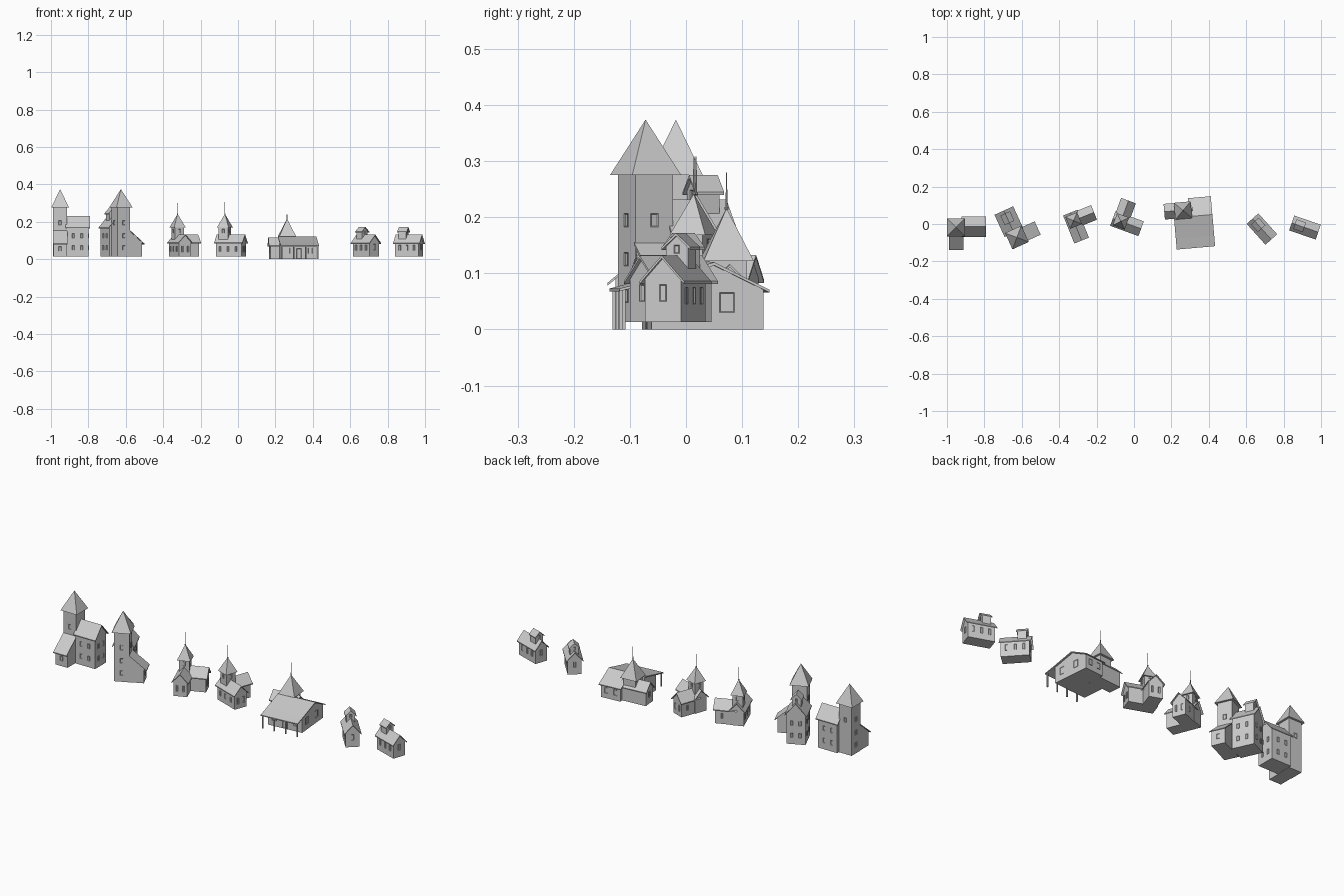
import bpy, bmesh, math
from mathutils import Matrix, Vector

if "Cube" in bpy.data.objects:
    bpy.data.objects.remove(bpy.data.objects["Cube"])

BASE = 0.013


def frame(x, y, deg):
    return Matrix.Translation((x, y, 0)) @ Matrix.Rotation(math.radians(deg), 4, 'Z')


def emit(name, bm, M):
    bmesh.ops.recalc_face_normals(bm, faces=bm.faces)
    me = bpy.data.meshes.new(name)
    bm.to_mesh(me)
    bm.free()
    ob = bpy.data.objects.new(name, me)
    ob.matrix_world = M
    bpy.context.collection.objects.link(ob)
    return ob


def prism(name, M, profile, x0, x1):
    """Extrude a closed (y, z) profile along local x."""
    bm = bmesh.new()
    f = bm.faces.new([bm.verts.new((x0, y, z)) for y, z in profile])
    ext = bmesh.ops.extrude_face_region(bm, geom=[f])['geom']
    bmesh.ops.translate(bm, vec=(x1 - x0, 0, 0),
                        verts=[v for v in ext if isinstance(v, bmesh.types.BMVert)])
    return emit(name, bm, M)


def box(name, M, x0, x1, y0, y1, z0, z1):
    return prism(name, M, [(y0, z0), (y1, z0), (y1, z1), (y0, z1)], x0, x1)


def gabled(name, M, x0, x1, half, z0, eave, ridge, over=0.008, yc=0.0):
    """Gabled block: half and x range are those of the roof, walls sit inside it."""
    t, h = 0.005, half - over
    e = eave + (ridge - eave) * over / half - t
    prism(name + "_walls", M, [(yc - h, z0), (yc + h, z0), (yc + h, e),
                               (yc, ridge - t), (yc - h, e)], x0 + over, x1 - over)
    prism(name + "_roof", M, [(yc + half, eave), (yc, ridge), (yc - half, eave),
                              (yc - half, eave - t), (yc, ridge - t), (yc + half, eave - t)], x0, x1)


def tower(name, M, half, roof_half, z0, eave, peak, tip=None):
    box(name + "_walls", M, -half, half, -half, half, z0, eave + 0.002)
    bm = bmesh.new()
    r = roof_half
    base = [bm.verts.new((sx * r, sy * r, eave)) for sx, sy in ((-1, -1), (1, -1), (1, 1), (-1, 1))]
    apex = bm.verts.new((0, 0, peak))
    bm.faces.new(base)
    for i in range(4):
        bm.faces.new((base[i], base[(i + 1) % 4], apex))
    emit(name + "_roof", bm, M)
    if tip:
        bm = bmesh.new()
        n = tip - peak + 0.01
        bmesh.ops.create_cone(bm, cap_ends=True, segments=6, radius1=0.002, radius2=0.0008, depth=n,
                              matrix=Matrix.Translation((0, 0, tip - n / 2)))
        bmesh.ops.create_icosphere(bm, subdivisions=1, radius=0.004,
                                   matrix=Matrix.Translation((0, 0, peak)))
        emit(name + "_spire", bm, M)


def window(name, M, x, y, z, deg, w=0.015, h=0.024):
    """Framed opening on a wall; deg is the outward direction in the local frame."""
    bm = bmesh.new()
    bmesh.ops.create_cube(bm, size=1, matrix=Matrix.Diagonal((0.004, w, h, 1)))
    bm.normal_update()
    f = max(bm.faces, key=lambda q: q.normal.x)
    bmesh.ops.inset_individual(bm, faces=[f], thickness=0.0025, depth=-0.0018)
    emit(name, bm, M @ frame(x, y, deg) @ Matrix.Translation((0, 0, z)))


def cupola(name, M, x, half, z0, eave, ridge):
    gabled(name, M, x - half, x + half, half, z0, eave, ridge, 0.006)
    for d in (0, 180):
        window(name + "_window", M, x + (half - 0.006) * (1 if d == 0 else -1), 0,
               eave - 0.004, d, 0.01, 0.016)


def big_church(name, M, with_cupola):
    tower(name + "_tower", M, 0.037, 0.048, BASE, 0.275, 0.374)
    H = M @ frame(0, 0.004, 0)
    gabled(name + "_hall", H, 0.03, 0.16, 0.055, BASE, 0.168, 0.232)
    # lean-to on the -y side
    L = M @ frame(0, 0, -90)
    prism(name + "_lean_to_walls", L, [(-0.035, BASE), (0.035, BASE), (0.035, 0.094), (-0.035, 0.094)], 0.03, 0.108)
    for s in (-1, 1):
        y = s * 0.033
        prism(name + "_lean_to_cheek", M @ frame(y, 0, 0),
              [(-0.037, 0.09), (-0.108, 0.09), (-0.037, 0.149)], -0.002, 0.002)
    prism(name + "_lean_to_roof", M, [(-0.036, 0.155), (-0.122, 0.083), (-0.122, 0.078), (-0.036, 0.150)],
          -0.039, 0.039)
    # windows
    for d, x, y in ((-90, 0, -0.037), (180, -0.037, 0), (90, 0, 0.037)):
        window(name + "_tower_window", M, x, y, 0.195, d)
    for z in (0.06, 0.125):
        window(name + "_tower_window", M, -0.037, 0, z, 180)
        for y in (-0.02, 0.02):
            window(name + "_gable_window", H, 0.152, y, z, 0, 0.012)
        for x in (0.07, 0.115):
            window(name + "_side_window", H, x, -0.047, z, -90, 0.012)
            window(name + "_side_window", H, x, 0.047, z, 90, 0.012)
    window(name + "_lean_to_window", M, 0, -0.108, 0.055, -90)
    if with_cupola:
        cupola(name + "_cupola", H, 0.115, 0.028, 0.18, 0.245, 0.275)


def chapel(name, M):
    gabled(name + "_nave", M, -0.046, 0.115, 0.042, BASE, 0.088, 0.133)
    gabled(name + "_wing", M @ frame(0, 0, 90), 0, 0.118, 0.042, BASE, 0.088, 0.133)
    tower(name + "_tower", M, 0.026, 0.034, 0.05, 0.168, 0.242, 0.308)
    for y in (-0.016, 0.016):
        window(name + "_gable_window", M, 0.107, y, 0.055, 0, 0.01, 0.032)
        window(name + "_wing_gable_window", M, y, 0.11, 0.055, 90, 0.01, 0.032)
    for x in (-0.015, 0.03, 0.075):
        window(name + "_side_window", M, x, -0.034, 0.055, -90, 0.01, 0.026)
    window(name + "_wing_window", M, -0.034, 0.075, 0.055, 180, 0.01, 0.026)
    for d, x, y in ((0, 1, 0), (90, 0, 1), (180, -1, 0), (-90, 0, -1)):
        window(name + "_belfry_window", M, x * 0.026, y * 0.026, 0.15, d, 0.012, 0.022)


def cottage(name, M):
    gabled(name, M, -0.075, 0.075, 0.042, BASE, 0.086, 0.132)
    cupola(name + "_cupola", M, -0.03, 0.027, 0.09, 0.147, 0.172)
    for s in (-1, 1):
        for x in (-0.04, 0, 0.04):
            window(name + "_side_window", M, x, s * 0.034, 0.06, s * 90, 0.011, 0.03)
        window(name + "_gable_window", M, s * 0.067, 0, 0.065, 0 if s > 0 else 180, 0.013, 0.03)


def lodge(name, M):
    # front block and rear block share the low-pitched ridge
    prism(name + "_front_walls", M, [(-0.07, 0), (0.042, 0), (0.042, 0.115), (-0.07, 0.083)], -0.095, 0.095)
    prism(name + "_rear_walls", M, [(0.042, 0), (0.13, 0), (0.13, 0.071), (0.042, 0.115)], -0.012, 0.095)
    prism(name + "_front_roof", M, [(0.042, 0.12), (-0.07, 0.088), (-0.128, 0.073),
                                    (-0.128, 0.068), (-0.07, 0.083), (0.042, 0.114)], -0.103, 0.103)
    prism(name + "_rear_roof", M, [(0.042, 0.12), (0.14, 0.071), (0.14, 0.066), (0.042, 0.114)], -0.02, 0.103)
    # west wing and tower
    gabled(name + "_wing", M @ frame(0, 0.079, 0), -0.152, 0.0, 0.042, 0, 0.074, 0.116)
    tower(name + "_tower", M @ frame(-0.0515, 0.077, 0), 0.034, 0.045, 0, 0.122, 0.216, 0.28)
    # porch posts
    for i in range(4):
        x = -0.096 + i * 0.064
        box(name + "_porch_post", M, x - 0.003, x + 0.003, -0.123, -0.117, 0, 0.072)
    # openings
    for x in (-0.06, 0.06):
        window(name + "_front_window", M, x, -0.07, 0.045, -90, 0.022, 0.032)
    window(name + "_front_door", M, 0, -0.07, 0.029, -90, 0.026, 0.056)
    for y in (-0.025, 0.065):
        window(name + "_side_window", M, 0.095, y, 0.048, 0, 0.026, 0.036)
    for x in (0.015, 0.065):
        window(name + "_rear_window", M, x, 0.13, 0.042, 90, 0.018, 0.03)
    window(name + "_wing_window", M, -0.144, 0.079, 0.05, 180, 0.016, 0.03)


# the row of buildings, left to right
big_church("church_a", frame(-0.951, -0.018, 0), False)
big_church("church_b", frame(-0.626, -0.072, 114.5), True)
chapel("chapel_a", frame(-0.323, 0.018, -68))
chapel("chapel_b", frame(-0.070, 0.014, -20))
lodge("lodge", frame(0.32, 0.0, 5))
cottage("cottage_a", frame(0.684, -0.027, -48))
cottage("cottage_b", frame(0.914, -0.019, -19))
